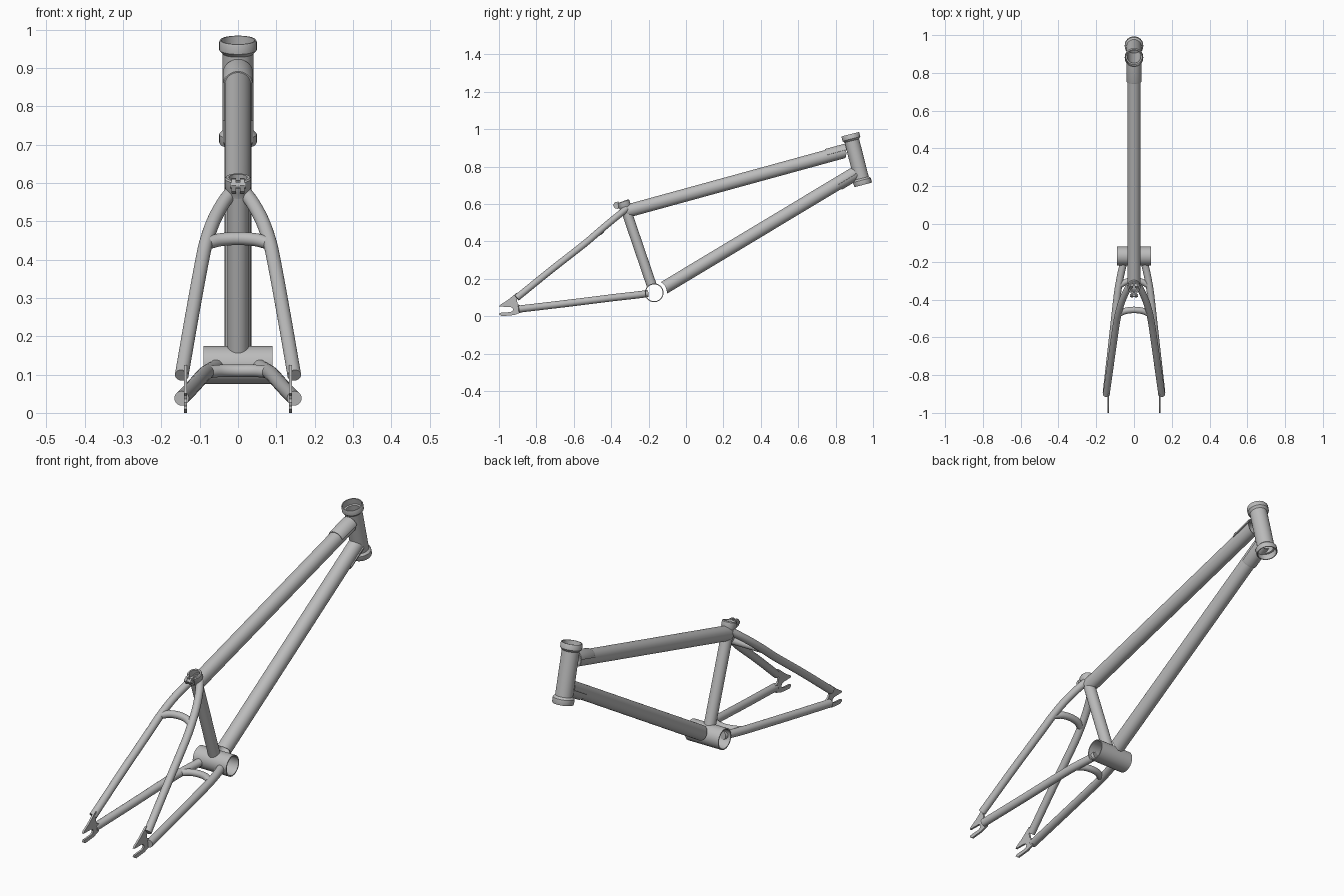
import bpy, bmesh, math
from mathutils import Vector as V

cube = bpy.data.objects.get("Cube")
if cube:
    bpy.data.objects.remove(cube, do_unlink=True)

metal = bpy.data.materials.new("grey metal")
metal.use_nodes = True
GREY = (0.5, 0.5, 0.5, 1)
metal.diffuse_color = GREY
bsdf = metal.node_tree.nodes["Principled BSDF"]
bsdf.inputs["Base Color"].default_value = GREY
bsdf.inputs["Roughness"].default_value = 0.5


def finish(name, bm):
    bmesh.ops.recalc_face_normals(bm, faces=bm.faces)
    mesh = bpy.data.meshes.new(name)
    bm.to_mesh(mesh)
    bm.free()
    mesh.materials.append(metal)
    ob = bpy.data.objects.new(name, mesh)
    bpy.context.collection.objects.link(ob)
    bpy.ops.object.select_all(action="DESELECT")
    ob.select_set(True)
    bpy.context.view_layer.objects.active = ob
    bpy.ops.object.shade_smooth_by_angle(angle=math.radians(35))
    return ob


def ring(bm, centre, direction, r, side, start, sweep, n):
    """Ring or arc of points; angle 90 degrees faces the upper side."""
    u = (side - direction * side.dot(direction)).normalized()
    w = u.cross(direction).normalized()
    if w.z < 0:
        w = -w
    steps = n if sweep == 360 else n + 1
    angles = [math.radians(start + sweep * i / n) for i in range(steps)]
    return [bm.verts.new(centre + r * (math.cos(a) * u + math.sin(a) * w)) for a in angles]


def bridge(bm, a, b, closed):
    n = len(a)
    for i in range(n if closed else n - 1):
        j = (i + 1) % n
        bm.faces.new((a[i], a[j], b[j], b[i]))


def cope(verts, d, axis, radius):
    """Slide end points along d until they lie on a round joint."""
    a, u = axis[0], (axis[1] - axis[0]).normalized()
    for v in verts:
        p = v.co - a
        p, q = p - u * p.dot(u), d - u * d.dot(u)
        A, B, C = q.dot(q), p.dot(q), p.dot(p) - radius ** 2
        disc = max(B * B - A * C, 0)
        v.co += d * ((-B - math.sqrt(disc)) / A)


def lathe(name, a, b, profile, start=0, sweep=360, n=40):
    """Turn a closed (distance, radius) outline about the line a-b."""
    bm = bmesh.new()
    d = (b - a).normalized()
    side = V((0, 1, 0)) if abs(d.x) > 0.9 else V((1, 0, 0))
    rings = [ring(bm, a + d * t, d, r, side, start, sweep, n) for t, r in profile]
    for i, rg in enumerate(rings):
        bridge(bm, rg, rings[(i + 1) % len(rings)], sweep == 360)
    if sweep < 360:
        bm.faces.new([rg[0] for rg in rings])
        bm.faces.new([rg[-1] for rg in rings])
    return finish(name, bm)


def coped_tube(name, a, b, r, low, high):
    """Straight open tube whose ends follow the joints they meet."""
    bm = bmesh.new()
    d = (b - a).normalized()
    mid = (a + b) / 2
    rims = []
    for rad in (r, r - 0.006):
        lo, hi = [ring(bm, mid, d, rad, V((1, 0, 0)), 0, 360, 40) for k in range(2)]
        cope(lo, -d, *low)
        cope(hi, d, *high)
        bridge(bm, lo, hi, True)
        rims.append((lo, hi))
    for k in (0, 1):
        bridge(bm, rims[0][k], rims[1][k], True)
    return finish(name, bm)


def smooth_path(pts, steps=6):
    p = [2 * pts[0] - pts[1]] + pts + [2 * pts[-1] - pts[-2]]
    out = []
    for i in range(1, len(p) - 2):
        for s in range(steps):
            t = s / steps
            out.append(0.5 * (2 * p[i] + (p[i + 1] - p[i - 1]) * t
                       + (2 * p[i - 1] - 5 * p[i] + 4 * p[i + 1] - p[i + 2]) * t ** 2
                       + (3 * p[i] - p[i - 1] - 3 * p[i + 1] + p[i + 2]) * t ** 3))
    return out + [pts[-1]]


def bent_tube(name, coords, r, side, n=24):
    path = smooth_path([V(c) for c in coords])
    bm = bmesh.new()
    rings = []
    for i, c in enumerate(path):
        d = (path[min(i + 1, len(path) - 1)] - path[max(i - 1, 0)]).normalized()
        rings.append(ring(bm, c, d, r, V(side), 0, 360, n))
    for a, b in zip(rings, rings[1:]):
        bridge(bm, a, b, True)
    bm.faces.new(rings[0])
    bm.faces.new(rings[-1])
    return finish(name, bm)


def plate(name, outline, x, thick):
    bm = bmesh.new()
    face = bm.faces.new([bm.verts.new((x - thick / 2, y, z)) for y, z in outline])
    out = bmesh.ops.extrude_face_region(bm, geom=[face])
    for v in out["geom"]:
        if isinstance(v, bmesh.types.BMVert):
            v.co.x += thick
    return finish(name, bm)


# Main joints
head_top, head_low = V((0, 0.878, 0.973)), V((0, 0.947, 0.702))
crank = V((0, -0.17, 0.125))
seat_top = V((0, -0.337, 0.615))
head_axis, seat_axis = (head_top, head_low), (crank, seat_top)
crank_axis = (crank, crank + V((1, 0, 0)))

# Head tube with flared cups at both ends
L = (head_low - head_top).length
lathe("head_tube", head_top, head_low,
      [(0, 0.043), (0, 0.047), (0.004, 0.049), (0.026, 0.049), (0.036, 0.040),
       (L - 0.036, 0.040), (L - 0.026, 0.049), (L - 0.004, 0.049), (L, 0.047), (L, 0.043),
       (L - 0.03, 0.043), (L - 0.031, 0.035), (0.031, 0.035), (0.03, 0.043)])

# Crank shell
lathe("crank_shell", crank - V((0.09, 0, 0)), crank + V((0.09, 0, 0)),
      [(0, 0.045), (0, 0.05), (0.18, 0.05), (0.18, 0.045)])

# Main triangle
top_a, top_b = V((0, -0.278, 0.572)), V((0, 0.834, 0.877))
down_a, down_b = V((0, -0.112, 0.155)), V((0, 0.885, 0.754))
coped_tube("top_tube", top_a, top_b, 0.035, (seat_axis, 0.031), (head_axis, 0.056))
coped_tube("down_tube", down_a, down_b, 0.035, (crank_axis, 0.068), (head_axis, 0.042))
coped_tube("seat_tube", crank, seat_top, 0.027, (crank_axis, 0.049),
           ((seat_top, seat_top + V((1, 0, 0))), 0.03))

# Reinforcing half sleeves beside the head tube
for name, a, b, start in (("top_gusset", top_a, top_b, 10), ("down_gusset", down_a, down_b, 190)):
    d = (b - a).normalized()
    lathe(name, b - d * 0.085, b + d * 0.028,
          [(0, 0.034), (0, 0.038), (0.006, 0.040), (0.113, 0.040), (0.113, 0.034)],
          start, 160, 24)

# Seat collar with split clamp ears and bolt
up = (seat_top - crank).normalized()
lathe("seat_collar", seat_top - up * 0.05, seat_top,
      [(0, 0.024), (0, 0.028), (0.014, 0.030), (0.024, 0.034), (0.046, 0.034),
       (0.05, 0.031), (0.05, 0.024)])
for sx, label in ((1, "left"), (-1, "right")):
    plate(label + "_clamp_ear", [(-0.36, 0.572), (-0.382, 0.578), (-0.39, 0.594),
                                 (-0.38, 0.61), (-0.36, 0.613)], sx * 0.011, 0.011)
lathe("clamp_bolt", V((-0.021, -0.378, 0.594)), V((0.021, -0.378, 0.594)),
      [(0, 0), (0, 0.008), (0.042, 0.008), (0.042, 0)], n=16)

# Rear stays and axle plates, one of each per side
axle_plate = [(-0.905, 0.125), (-0.93, 0.105), (-0.955, 0.085), (-0.995, 0.06), (-1, 0.051),
              (-0.94, 0.05), (-0.928, 0.045), (-0.924, 0.036), (-0.928, 0.027), (-0.94, 0.022),
              (-0.995, 0.018), (-1, 0.01), (-0.985, 0), (-0.92, 0.006), (-0.88, 0.02),
              (-0.88, 0.055), (-0.9, 0.065), (-0.905, 0.09), (-0.89, 0.11)]
for s, label in ((1, "left"), (-1, "right")):
    bent_tube(label + "_seat_stay",
              [(s * 0.018, -0.318, 0.575), (s * 0.040, -0.355, 0.545), (s * 0.064, -0.41, 0.50),
               (s * 0.083, -0.475, 0.445), (s * 0.096, -0.545, 0.385),
               (s * 0.121, -0.72, 0.248), (s * 0.147, -0.905, 0.098)], 0.018, (1, 0, 0))
    bent_tube(label + "_chain_stay",
              [(s * 0.055, -0.205, 0.121), (s * 0.066, -0.25, 0.115), (s * 0.078, -0.31, 0.108),
               (s * 0.090, -0.39, 0.099), (s * 0.118, -0.64, 0.068),
               (s * 0.147, -0.895, 0.038)], 0.019, (1, 0, 0))
    plate(label + "_axle_plate", axle_plate, s * 0.137, 0.009)

# Curved cross bridges between the stays
bent_tube("seat_stay_bridge", [(-0.08, -0.475, 0.443), (-0.045, -0.46, 0.452), (0, -0.455, 0.455),
                               (0.045, -0.46, 0.452), (0.08, -0.475, 0.443)], 0.017, (0, 1, 0))
bent_tube("chain_stay_bridge", [(-0.075, -0.325, 0.107), (-0.04, -0.305, 0.11), (0, -0.298, 0.11),
                                (0.04, -0.305, 0.11), (0.075, -0.325, 0.107)], 0.016, (0, 1, 0))
